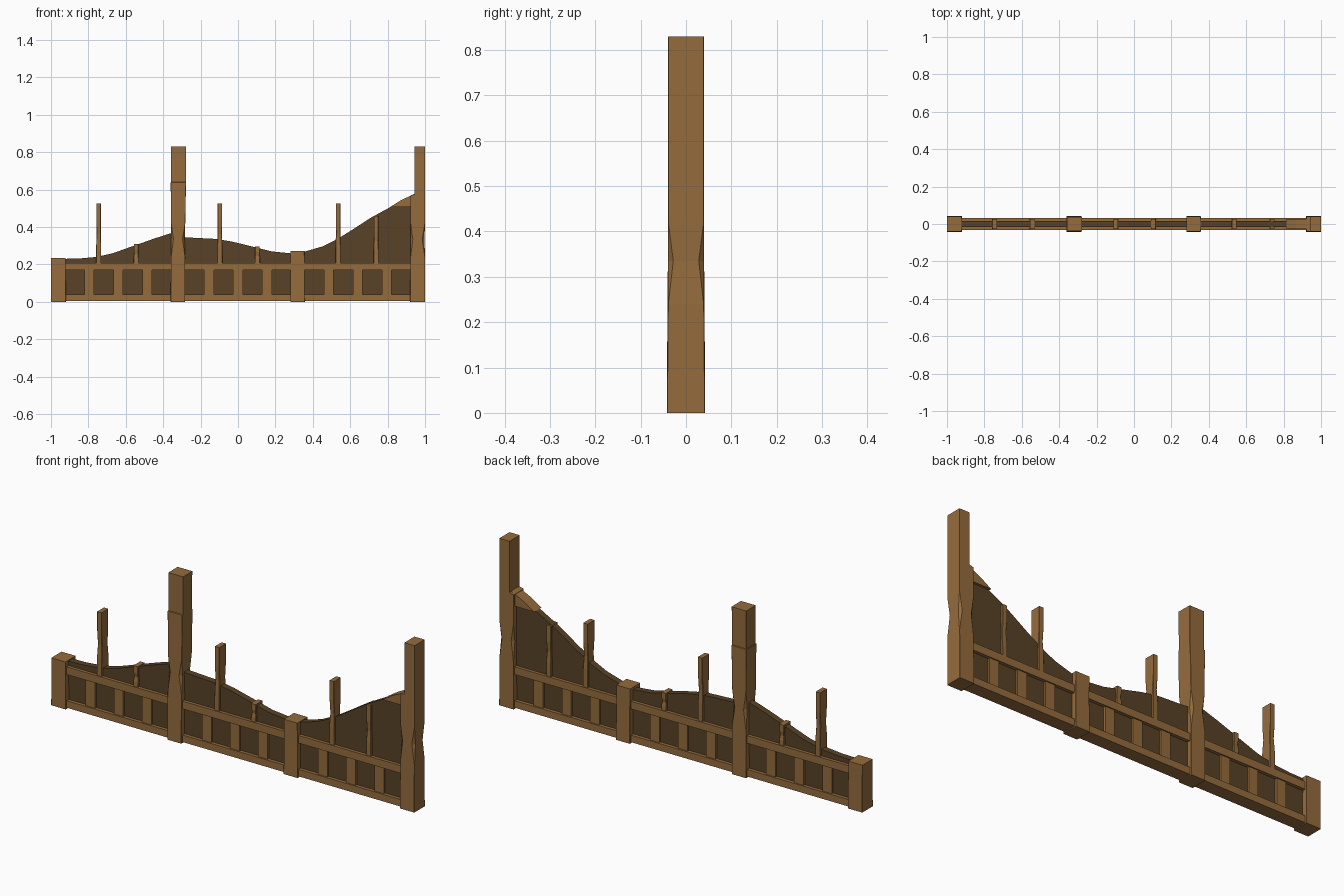
import bpy, bmesh


def material(name, rgb):
    m = bpy.data.materials.new(name)
    m.diffuse_color = (*rgb, 1)
    return m


WOOD = material("wood", (0.30, 0.15, 0.046))
DARK = material("dark_wood", (0.098, 0.054, 0.02))


def finish(name, bm, mat):
    bmesh.ops.recalc_face_normals(bm, faces=bm.faces)
    me = bpy.data.meshes.new(name)
    bm.to_mesh(me)
    bm.free()
    me.materials.append(mat)
    ob = bpy.data.objects.new(name, me)
    bpy.context.collection.objects.link(ob)
    return ob


def box(name, x0, x1, y, z0, z1, mat=WOOD):
    bm = bmesh.new()
    bmesh.ops.create_cube(bm, size=1)
    for v in bm.verts:
        v.co = ((x0 + x1) / 2 + v.co.x * (x1 - x0), v.co.y * 2 * y,
                (z0 + z1) / 2 + v.co.z * (z1 - z0))
    return finish(name, bm, mat)


def post(name, levels):
    """Loft of rectangles (z, x0, x1, half depth, corner wear)."""
    bm = bmesh.new()
    rings = []
    for z, x0, x1, y, c in levels:
        pts = [(x0 + c, -y), (x1 - c, -y), (x1, c - y), (x1, y - c),
               (x1 - c, y), (x0 + c, y), (x0, y - c), (x0, c - y)]
        rings.append([bm.verts.new((px, py, z)) for px, py in pts])
    for a, b in zip(rings, rings[1:]):
        for i in range(8):
            j = (i + 1) % 8
            bm.faces.new((a[i], a[j], b[j], b[i]))
    bm.faces.new(rings[0])
    bm.faces.new(rings[-1])
    return finish(name, bm, WOOD)


def plate(name, outline, y, mat):
    """Extrude an x-z outline through the wall thickness."""
    bm = bmesh.new()
    f = bm.faces.new([bm.verts.new((x, -y, z)) for x, z in outline])
    r = bmesh.ops.extrude_face_region(bm, geom=[f])
    for v in r["geom"]:
        if isinstance(v, bmesh.types.BMVert):
            v.co.y = y
    return finish(name, bm, mat)


S = 0.001  # nearly sharp corner

# Main posts, worn along their corners
post("left_end_post", [(0, -1, -0.92, 0.042, S), (0.235, -1, -0.922, 0.04, S)])
post("tall_post", [(0, -0.36, -0.283, 0.042, S), (0.24, -0.359, -0.282, 0.041, S),
                   (0.335, -0.357, -0.285, 0.04, 0.012), (0.42, -0.358, -0.282, 0.04, S),
                   (0.639, -0.36, -0.278, 0.04, S), (0.641, -0.358, -0.278, 0.036, S),
                   (0.83, -0.358, -0.277, 0.037, S)])
post("short_post", [(0, 0.28, 0.357, 0.042, S), (0.16, 0.281, 0.356, 0.04, S),
                    (0.272, 0.28, 0.355, 0.04, S)])
post("right_end_post", [(0, 0.92, 1, 0.042, S), (0.24, 0.922, 1, 0.04, S),
                        (0.335, 0.923, 0.997, 0.04, 0.012), (0.42, 0.922, 1, 0.04, S),
                        (0.569, 0.921, 1, 0.04, S), (0.575, 0.944, 1, 0.04, S),
                        (0.83, 0.944, 1, 0.04, S)])

# Rails and slats in each of the three bays
for n, cx in enumerate((-0.64, 0.0, 0.64), 1):
    box(f"bottom_rail_{n}", cx - 0.285, cx + 0.285, 0.033, 0.005, 0.04)
    box(f"middle_rail_{n}", cx - 0.285, cx + 0.285, 0.032, 0.17, 0.208)
    for k in (-1, 0, 1):
        x = cx + k * 0.155
        box(f"slat_{n}_{k + 2}", x - 0.026, x + 0.026, 0.026, 0.035, 0.175)

# Thin broken uprights
for n, (x, top) in enumerate(((-0.745, 0.525), (-0.545, 0.31), (-0.097, 0.525),
                              (0.104, 0.295), (0.535, 0.525), (0.738, 0.46)), 1):
    h = top - 0.2
    post(f"upright_{n}", [(0.2, x - 0.013, x + 0.013, 0.028, S),
                          (0.2 + h * 0.3, x - 0.013, x + 0.013, 0.027, S),
                          (0.2 + h * 0.5, x - 0.012, x + 0.012, 0.023, 0.003),
                          (0.2 + h * 0.7, x - 0.012, x + 0.012, 0.027, S),
                          (top, x - 0.012, x + 0.012, 0.027, S)])

# Dark infill panel with its crumbled wavy top
TOP = [(-0.95, 0.23), (-0.85, 0.232), (-0.76, 0.24), (-0.67, 0.26), (-0.58, 0.292),
       (-0.45, 0.338), (-0.35, 0.37), (-0.28, 0.345), (-0.12, 0.337), (-0.03, 0.322),
       (0.08, 0.295), (0.18, 0.27), (0.28, 0.26), (0.36, 0.27), (0.45, 0.296),
       (0.53, 0.335), (0.61, 0.385), (0.71, 0.45), (0.82, 0.51), (0.88, 0.545), (0.94, 0.57)]
plate("infill_panel", [(-0.95, 0.01)] + TOP + [(0.94, 0.01)], 0.016, DARK)

# Broken stub of the top rail
plate("top_rail_stub", [(0.815, 0.508), (0.94, 0.508), (0.944, 0.578), (0.87, 0.543)], 0.028, WOOD)
